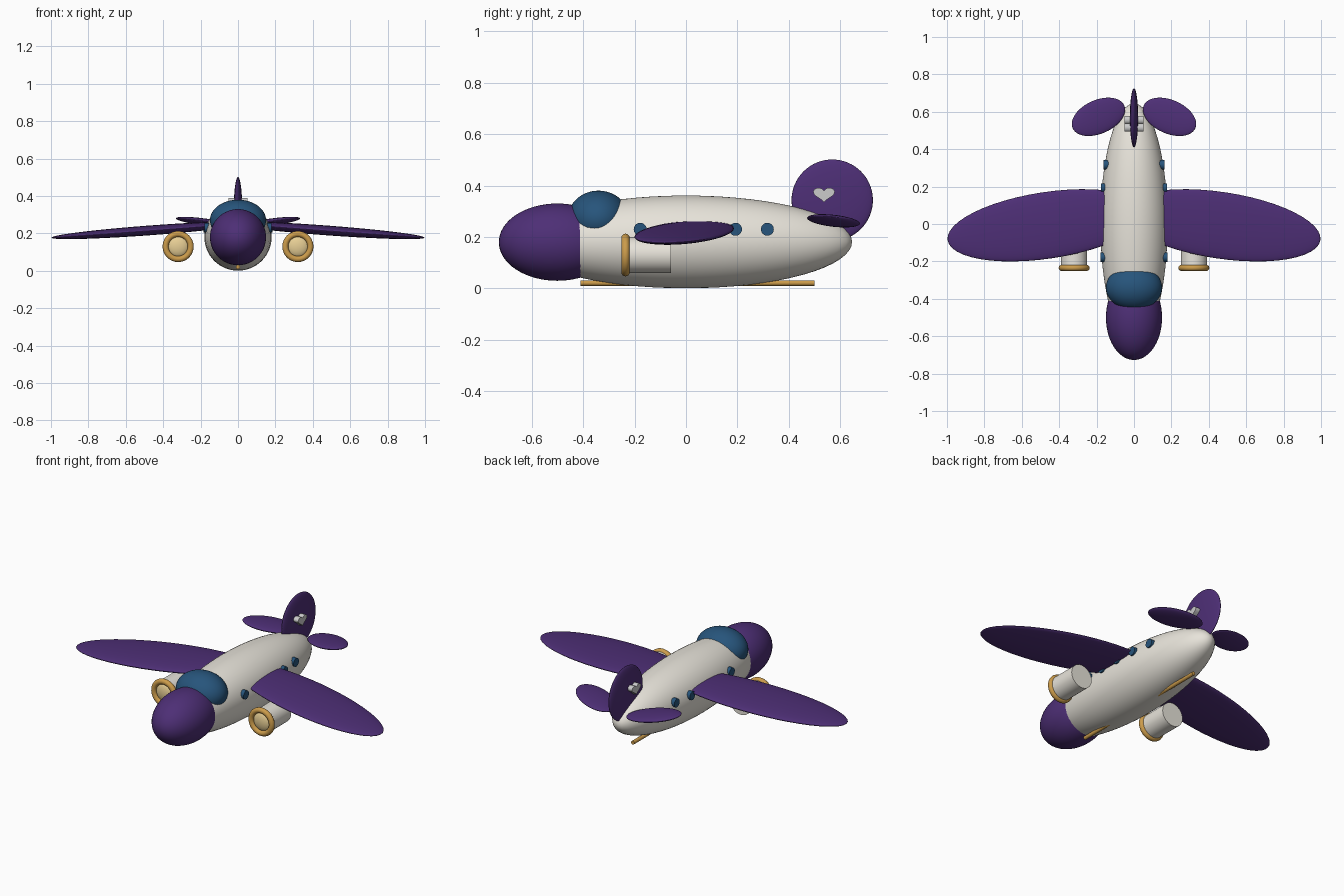
import bpy, bmesh
from math import radians, sqrt, pi, sin, cos

if "Cube" in bpy.data.objects:
    bpy.data.objects.remove(bpy.data.objects["Cube"])


def material(name, rgb):
    m = bpy.data.materials.new(name)
    m.diffuse_color = (*rgb, 1)
    m.use_nodes = True
    m.node_tree.nodes["Principled BSDF"].inputs["Base Color"].default_value = m.diffuse_color
    return m


WHITE = material("ivory", (0.80, 0.77, 0.70))
PURPLE = material("purple", (0.075, 0.028, 0.18))
BLUE = material("blue", (0.02, 0.09, 0.20))
GOLD = material("gold", (0.60, 0.33, 0.07))
CREAM = material("cream", (0.80, 0.62, 0.30))


def finish(name, mat):
    o = bpy.context.object
    o.name = name
    if mat:
        o.data.materials.append(mat)
    bpy.ops.object.shade_smooth_by_angle(angle=radians(40))
    return o


def ellipsoid(name, loc, radii, mat, rot=(0, 0, 0)):
    bpy.ops.mesh.primitive_uv_sphere_add(segments=48, ring_count=32, location=loc,
                                         rotation=[radians(a) for a in rot])
    bpy.context.object.scale = radii
    return finish(name, mat)


def cylinder(name, loc, r, depth, rot, mat, sides=40):
    bpy.ops.mesh.primitive_cylinder_add(vertices=sides, radius=r, depth=depth,
                                        location=loc, rotation=rot)
    return finish(name, mat)


# Body, nose, canopy, tail fin
BODY_R, BODY_L, BODY_Z = 0.18, 0.645, 0.181
ellipsoid("fuselage", (0, 0, BODY_Z), (BODY_R, BODY_L, BODY_R), WHITE)
ellipsoid("nose", (0, -0.5, 0.18), (0.15, 0.227, 0.15), PURPLE)
ellipsoid("canopy", (0, -0.34, 0.27), (0.15, 0.12, 0.11), BLUE)
ellipsoid("tail_fin", (0, 0.568, 0.343), (0.022, 0.158, 0.158), PURPLE)

# Keel rod under the belly
cylinder("keel_rod", (0, 0.045, 0.021), 0.011, 0.91, (pi / 2, 0, 0), GOLD, 16)

for s, side in ((1, "right"), (-1, "left")):
    # Wings and tailplanes
    ellipsoid(f"wing_{side}", (s * 0.464, -0.007, 0.217), (0.54, 0.178, 0.026), PURPLE,
              (0, s * 4.2, s * -8.5))
    ellipsoid(f"tailplane_{side}", (s * 0.19, 0.573, 0.263), (0.152, 0.09, 0.018), PURPLE,
              (0, s * -7, s * -24))

    # Engines
    cylinder(f"engine_{side}", (s * 0.32, -0.145, 0.13), 0.07, 0.175, (pi / 2, 0, 0), WHITE)
    bpy.ops.mesh.primitive_torus_add(location=(s * 0.32, -0.235, 0.13), rotation=(pi / 2, 0, 0),
                                     major_radius=0.067, minor_radius=0.016,
                                     major_segments=48, minor_segments=16)
    finish(f"engine_ring_{side}", GOLD)
    ellipsoid(f"engine_hub_{side}", (s * 0.32, -0.225, 0.13), (0.057, 0.025, 0.057), CREAM)

    # Round windows seated on the curved hull
    for i in range(5):
        y, z = -0.178 + i * 0.1235, 0.23
        r = BODY_R * sqrt(1 - (y / BODY_L) ** 2)
        x = sqrt(r * r - (z - BODY_Z) ** 2)
        cylinder(f"window_{side}_{i + 1}", (s * x, y, z), 0.025, 0.026, (0, pi / 2, 0), BLUE, 32)

# Heart emblem passing through the fin
bm = bmesh.new()
ring = []
for i in range(40):
    t = 2 * pi * i / 40
    hy = 16 * sin(t) ** 3 / 16 * 0.042
    hz = (13 * cos(t) - 5 * cos(2 * t) - 2 * cos(3 * t) - cos(4 * t) + 2.5) / 14.5 * 0.029
    ring.append(bm.verts.new((-0.05, 0.536 + hy, 0.362 + hz)))
face = bm.faces.new(ring)
top = bmesh.ops.extrude_face_region(bm, geom=[face])["geom"]
bmesh.ops.translate(bm, vec=(0.10, 0, 0),
                    verts=[v for v in top if isinstance(v, bmesh.types.BMVert)])
bmesh.ops.recalc_face_normals(bm, faces=bm.faces)
mesh = bpy.data.meshes.new("fin_heart")
bm.to_mesh(mesh)
bm.free()
heart = bpy.data.objects.new("fin_heart", mesh)
bpy.context.collection.objects.link(heart)
bpy.ops.object.select_all(action='DESELECT')
heart.select_set(True)
bpy.context.view_layer.objects.active = heart
finish("fin_heart", None)
